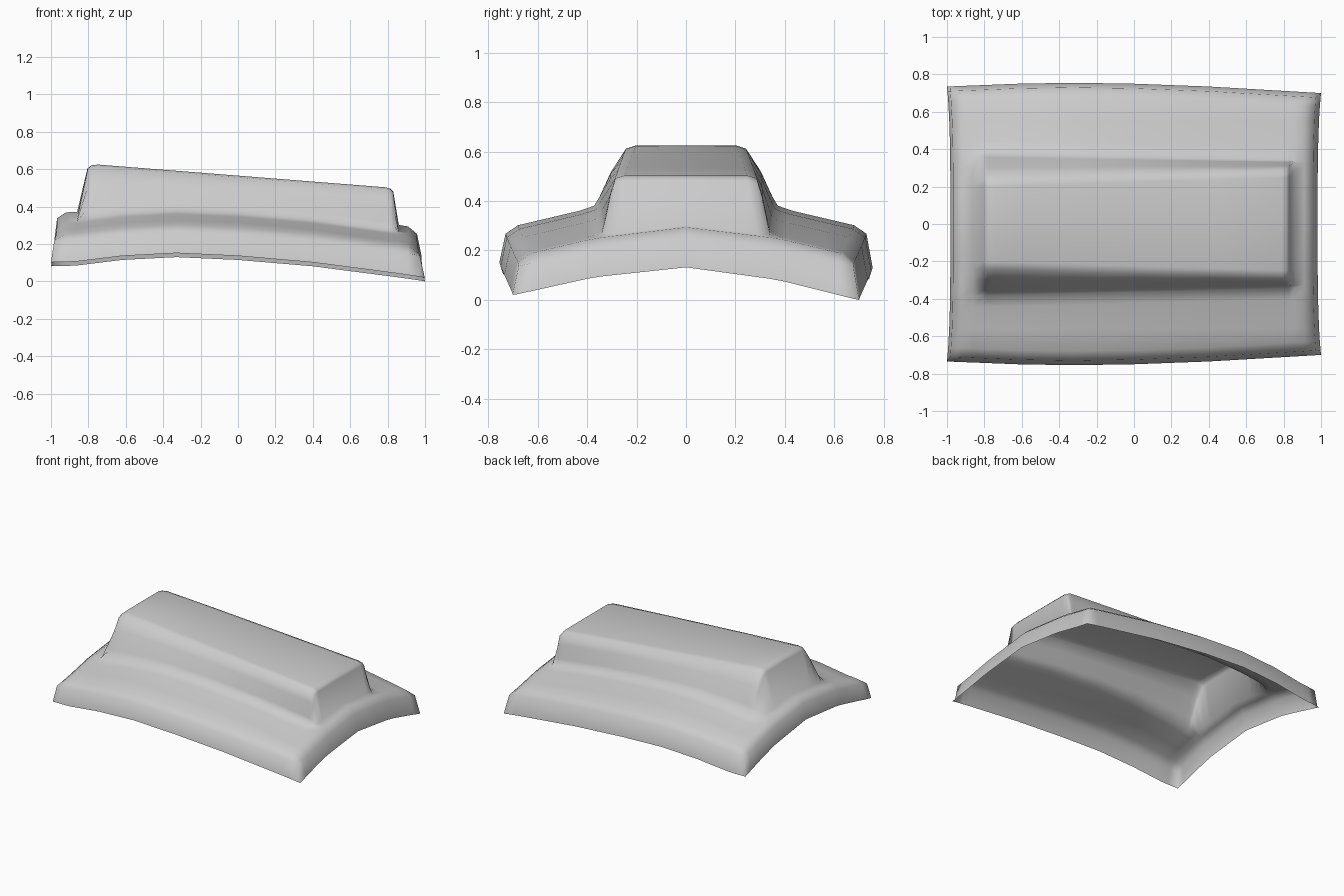
import bpy, bmesh

if "Cube" in bpy.data.objects:
    bpy.data.objects.remove(bpy.data.objects["Cube"])

def lerp_table(table, v):
    for (a, p), (b, q) in zip(table, table[1:]):
        if v <= b:
            return p + (q - p) * max(0, v - a) / (b - a)
    return table[-1][1]

# Panel shape: crown across y, sag along x, half width along x
CROWN = [(0, .41), (.37, .365), (.68, .292), (.76, .277)]
SAG = [(-1, -.052), (-.88, -.05), (-.62, -.016), (-.33, 0), (0, -.016), (.4, -.053), (.86, -.118), (1, -.14)]
WIDTH = [(-1, .735), (-.62, .75), (-.33, .755), (0, .75), (.4, .735), (1, .70)]

# Stations: x, rim drop, scoop raise (0..1)
STATIONS = [(-1, .148, 0), (-.985, .03, 0), (-.92, 0, 0), (-.86, 0, 0),
            (-.805, 0, .9), (-.785, 0, .97), (-.75, 0, 1), (-.62, 0, 1), (-.33, 0, 1),
            (0, 0, 1), (.4, 0, 1), (.79, 0, 1), (.815, 0, .97), (.83, 0, .9),
            (.86, 0, 0), (.91, 0, 0), (.975, .03, 0), (1, .148, 0)]

def half_section(x, drop, rise):
    w, sag = lerp_table(WIDTH, x), lerp_table(SAG, x)
    yt = .243 + .045 * (x + .75) / 1.57       # scoop top half width
    yb = .385 - .045 * (x + .86) / 1.72       # scoop foot half width
    top = .615 - .079 * (x + .75)
    rows = [(0, 1, 0), (yt - .04, 1, 0), (yt, .95, 0), (yt + .42 * (yb - yt), .62, 0),
            (yt + .8 * (yb - yt), .2, 0), (yb, .03, 0), (yb + .06, 0, 0), (.56, 0, 0),
            (w - .075, 0, 0), (w - .025, 0, .025), (w, 0, .147)]
    out = []
    for y, s, d in rows:
        base = lerp_table(CROWN, y) + sag
        z = base + (top - base) * s * rise - max(drop, d)
        # End edges bow slightly inward
        xx = x * (1 - .018 * (1 - (y / w) ** 4)) if drop else x
        out.append((xx, y, z))
    return out

# Hood panel with raised scoop: one open skin
bm = bmesh.new()
grid = []
for st in STATIONS:
    half = half_section(*st)
    full = [(x, -y, z) for x, y, z in reversed(half[1:])] + half
    # Lower lip tilts a little to one side
    full = [(x, y, z - .01 * y / .7 if i in (0, len(full) - 1) or st[1] > .1 else z)
            for i, (x, y, z) in enumerate(full)]
    grid.append([bm.verts.new(p) for p in full])
for a, b in zip(grid, grid[1:]):
    for j in range(len(a) - 1):
        bm.faces.new((a[j], b[j], b[j + 1], a[j + 1]))
low = min(v.co.z for v in bm.verts)
for v in bm.verts:
    v.co.z -= low
for f in bm.faces:
    f.smooth = True
mesh = bpy.data.meshes.new("hood_panel")
bm.to_mesh(mesh)
bm.free()
hood = bpy.data.objects.new("hood_panel", mesh)
bpy.context.collection.objects.link(hood)
